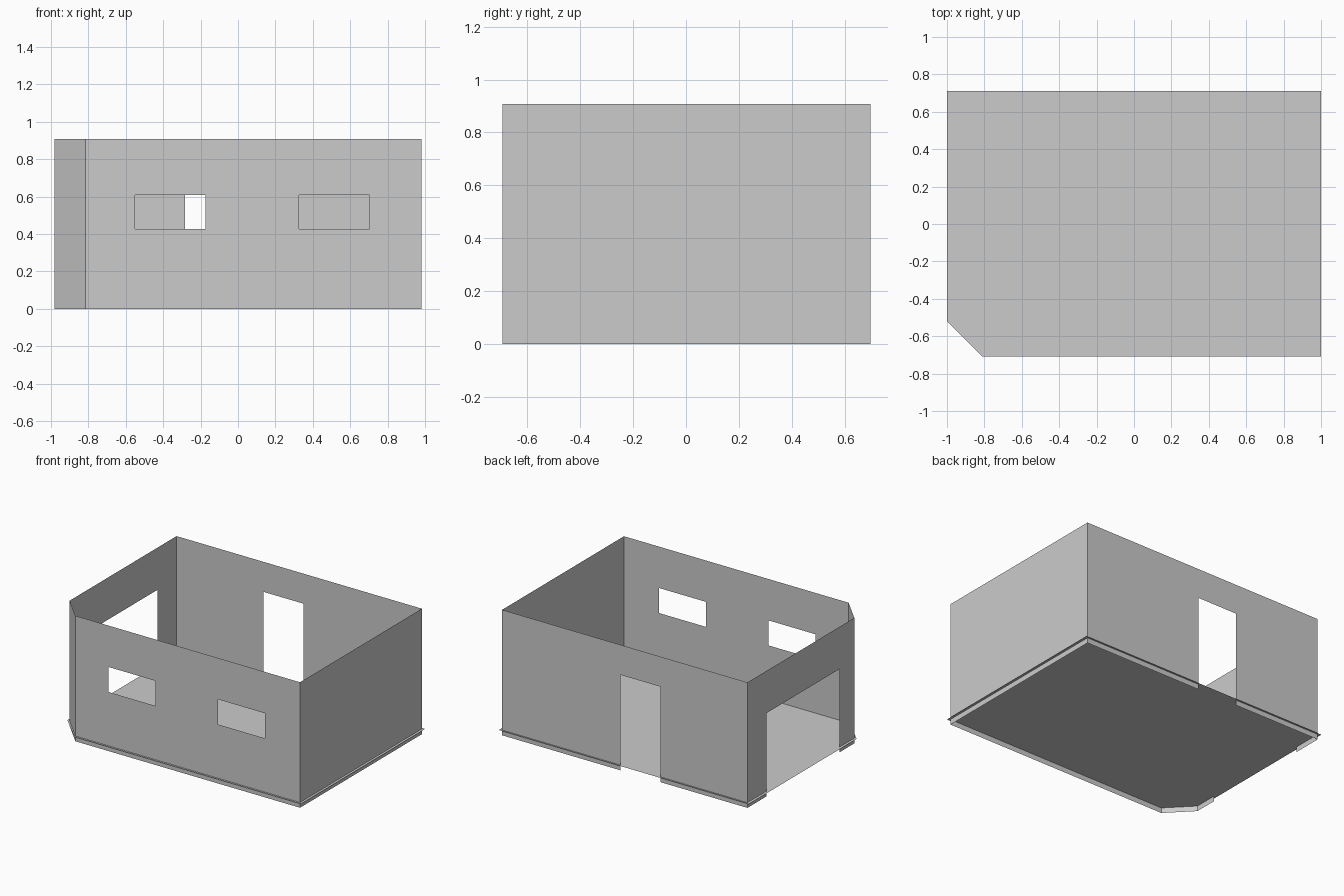
import bpy
import bmesh
from mathutils import Vector

if "Cube" in bpy.data.objects:
    bpy.data.objects.remove(bpy.data.objects["Cube"])

WALL_TOP = 0.907
FLOOR_Z = 0.038


def add_object(name, bm):
    mesh = bpy.data.meshes.new(name)
    bm.to_mesh(mesh)
    bm.free()
    obj = bpy.data.objects.new(name, mesh)
    bpy.context.collection.objects.link(obj)
    return obj


def wall(name, start, end, openings=()):
    """Thin upright panel from start to end; openings are (u0, u1, z0, z1)
    with u measured along the wall from start."""
    a, b = Vector(start), Vector(end)
    length = (b - a).length
    along = (b - a).normalized()
    us = sorted({0, length, *(u for o in openings for u in o[:2])})
    zs = sorted({0, WALL_TOP, *(z for o in openings for z in o[2:])})
    bm = bmesh.new()
    for u0, u1 in zip(us, us[1:]):
        for z0, z1 in zip(zs, zs[1:]):
            uc, zc = (u0 + u1) / 2, (z0 + z1) / 2
            if any(o[0] < uc < o[1] and o[2] < zc < o[3] for o in openings):
                continue
            corners = ((u0, z0), (u1, z0), (u1, z1), (u0, z1))
            bm.faces.new([bm.verts.new((*(a + along * u), z)) for u, z in corners])
    bmesh.ops.remove_doubles(bm, verts=bm.verts, dist=1e-5)
    return add_object(name, bm)


# Wall corners, anticlockwise from above so the panels face outward
front_left = (-0.815, -0.694)
front_right = (0.982, -0.694)
back_right = (0.982, 0.698)
back_left = (-0.98, 0.698)
side_front = (-0.98, -0.523)

# Front wall with two windows
x0 = front_left[0]
windows = [(x - x0, x + 0.376 - x0, 0.427, 0.608) for x in (-0.551, 0.327)]
wall("front_wall", front_left, front_right, windows)

# Plain right wall
wall("right_wall", front_right, back_right)

# Back wall with a doorway
wall("back_wall", back_right, back_left,
     [(back_right[0] - 0.035, back_right[0] + 0.283, 0, 0.69)])

# Left wall with a wide gate opening
wall("left_wall", back_left, side_front,
     [(back_left[1] - 0.483, back_left[1] + 0.353, 0, 0.602)])

# Cut-off corner wall
wall("corner_wall", side_front, front_left)

# Floor sheet, poking slightly out past the walls
bm = bmesh.new()
outline = [(-0.811, -0.709), (1, -0.709), (1, 0.711), (-1, 0.711), (-1, -0.521)]
bm.faces.new([bm.verts.new((x, y, FLOOR_Z)) for x, y in outline])
add_object("floor", bm)
